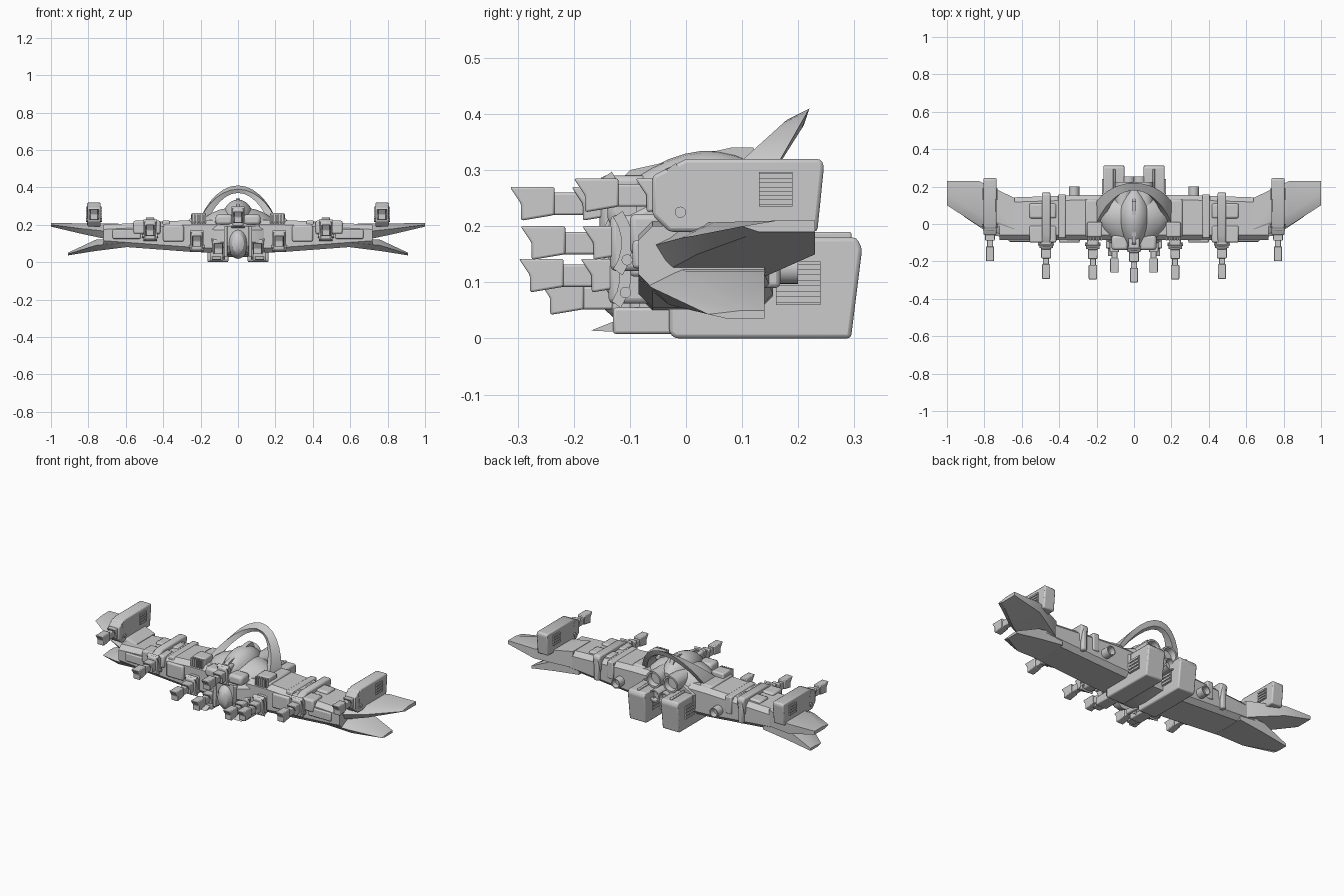
import bpy, bmesh
from math import sin, cos, pi, radians

cube = bpy.data.objects.get("Cube")
if cube:
    bpy.data.objects.remove(cube, do_unlink=True)

colour = (.6, .6, .6, 1)
grey = bpy.data.materials.new("hull_grey")
grey.use_nodes = True
grey.diffuse_color = colour
grey.node_tree.nodes["Principled BSDF"].inputs["Base Color"].default_value = colour
parts = []


def loft(name, rings, mirror=True, bevel=None):
    """Skin equal-length rings of points, cap both ends, mirror in x."""
    bm = bmesh.new()
    loops = [[bm.verts.new(point) for point in ring] for ring in rings]
    for near, far in zip(loops, loops[1:]):
        for i in range(len(near)):
            bm.faces.new((near[i - 1], near[i], far[i], far[i - 1]))
    bm.faces.new(loops[0])
    bm.faces.new(loops[-1])
    bmesh.ops.recalc_face_normals(bm, faces=bm.faces)
    mesh = bpy.data.meshes.new(name)
    bm.to_mesh(mesh)
    bm.free()
    mesh.materials.append(grey)
    part = bpy.data.objects.new(name, mesh)
    bpy.context.collection.objects.link(part)
    if bevel:
        modifier = part.modifiers.new("bevel", "BEVEL")
        modifier.width, modifier.segments = bevel, 2
    if mirror:
        part.modifiers.new("mirror", "MIRROR").use_mirror_merge = False
    parts.append(part)


def prism(name, profile, x, mirror=True, bevel=None):
    """Side profile of (y, z) points extruded across the x range."""
    loft(name, [[(side, y, z) for y, z in profile] for side in x], mirror, bevel)


def block(name, x, y, z, mirror=True, bevel=None):
    """Box given by its x, y and z ranges."""
    prism(name, [(y[0], z[0]), (y[1], z[0]), (y[1], z[1]), (y[0], z[1])], x, mirror, bevel)


def pod(name, x, y, z, nose, rake, bevel):
    """Housing with a chamfered nose and a raked tail."""
    (front, back), (low, high) = y, z
    prism(name, [(front, low + nose), (front, high - nose), (front + nose * 2, high),
                 (back - rake / 2, high), (back, high - rake), (back - rake, low),
                 (front + nose, low)], x, bevel=bevel)


def disc(y, z, radius, count=12):
    """Circle of (y, z) points."""
    turns = [2 * pi * i / count for i in range(count)]
    return [(y + radius * cos(t), z + radius * sin(t)) for t in turns]


def tube(name, x, z, stations, mirror=True, tall=1):
    """Round body along y through (y, radius) stations."""
    loft(name, [[(x + across, y, z + up * tall) for across, up in disc(0, 0, radius, 20)]
                for y, radius in stations], mirror)


def nozzle(name, x, z, front, back, radius):
    """Exhaust pipe with a recessed mouth."""
    tube(name, x, z, [(front, radius), (back, radius), (back, radius * .8), (back - .03, radius * .7)])


def vent(name, x, y, z, count=4):
    """Louvres standing just proud of both pod flanks."""
    inner, outer = x
    low, high = z
    pitch = (high - low) / count
    block(name + "_frame", x, y, z)
    for i in range(count):
        base = low + pitch * (i + .2)
        block(name + "_slat", (inner - .005, outer + .005), y, (base, base + pitch * .6))


def gun(name, x, tip, z, mirror=True):
    """Forked muzzle, barrel, forked sleeve, cradle and elevation arc."""
    def span(half):
        return x - half, x + half

    fork = [(0, .03), (.02, 0), (.02, -.03), (.08, -.02), (.08, .03)]
    for label, start, half in (("_muzzle", tip, .022), ("_sleeve", tip + .11, .026)):
        prism(name + label, [(start + y, z + up) for y, up in fork], span(half), mirror, .004)
    block(name + "_barrel", span(.016), (tip + .06, tip + .16), (z - .02, z + .02), mirror, .004)
    block(name + "_cradle", span(.03), (tip + .16, tip + .25), (z - .05, z + .05), mirror, .01)
    turns = [radians(degrees) for degrees in range(-35, 36, 14)]
    rail = [(.1, t) for t in turns] + [(.08, t) for t in reversed(turns)]
    prism(name + "_arc", [(tip + .1 + reach * cos(t), z + reach * sin(t)) for reach, t in rail],
          span(.036), mirror)
    prism(name + "_pivot", disc(tip + .19, z - .03, .01), span(.042), mirror)


# Main wing, chamfered along its front and rear edges
def wing_section(x, low, high, rear, front=-.085, cut=.025):
    outline = [(front + cut, low), (front, low + cut), (front, high - cut), (front + cut, high),
               (rear - cut, high), (rear, high - cut), (rear, low + cut), (rear - cut, low)]
    return [(x, y, z) for y, z in outline]


loft("wing", [wing_section(0, low=.045, high=.225, rear=.155),
              wing_section(.25, low=.055, high=.225, rear=.155),
              wing_section(.72, low=.09, high=.2, rear=.14)])
block("wing_root_block", x=(.18, .26), y=(-.07, .13), z=(.2, .235), bevel=.01)
block("wing_rib", x=(.365, .405), y=(-.075, .158), z=(.12, .222), bevel=.006)
block("wing_front_panel", x=(.29, .4), y=(-.1, -.07), z=(.11, .195), bevel=.008)
block("wing_outer_panel", x=(.52, .67), y=(-.095, -.07), z=(.125, .175), bevel=.006)


# Split wing tips
def tip_section(x, front, back, low, high):
    middle = (low + high) / 2
    return [(x, front + .03, low), (x, front, middle), (x, front + .06, high),
            (x, back, high), (x, back, low)]


loft("upper_tip", [tip_section(.64, front=-.085, back=.14, low=.11, high=.207),
                   tip_section(.83, front=-.01, back=.23, low=.15, high=.207),
                   tip_section(1, front=.1, back=.23, low=.19, high=.21)])
loft("lower_tip", [tip_section(.6, front=-.085, back=.14, low=.08, high=.13),
                   tip_section(.76, front=-.06, back=.14, low=.06, high=.12),
                   tip_section(.91, front=.04, back=.14, low=.036, high=.05)])


# Fuselage hull with an eight-sided section
def hull_section(y, half, low, high):
    ring = [(half * cos(pi * (i + .5) / 4), sin(pi * (i + .5) / 4)) for i in range(8)]
    return [(x, y, (low + high) / 2 + (high - low) / 2 * up) for x, up in ring]


loft("fuselage", [hull_section(-.12, half=.08, low=.06, high=.22),
                  hull_section(-.07, half=.18, low=.03, high=.24),
                  hull_section(.03, half=.21, low=.02, high=.25),
                  hull_section(.17, half=.18, low=.03, high=.24)], mirror=False)


# Teardrop cockpit hood and canopy
def teardrop(name, front, back, half, low, high, steps=12):
    rings = []
    for step in range(steps):
        along = (step + .3) / steps
        swell = sin(pi * along ** 1.2) ** .7
        turns = [pi * i / steps for i in range(steps + 1)]
        rings.append([(half * swell * cos(t), front + (back - front) * along,
                       low + (high - low) * swell * sin(t)) for t in turns])
    loft(name, rings, mirror=False)


teardrop("cockpit_hood", front=-.16, back=.2, half=.2, low=.19, high=.295)
teardrop("canopy", front=-.16, back=.2, half=.085, low=.23, high=.335)
prism("canopy_spine", [(-.14, .26), (-.1, .3), (.08, .34), (.12, .34), (.16, .26)],
      x=(-.012, .012), mirror=False)

# Swept horseshoe fin arching over the canopy
fin = []
for step in range(17):
    turn = pi * step / 16
    x, rise = .21 * cos(turn), sin(turn) ** 1.5
    front, back = .21 * rise - .03, .12 * rise + .1
    crest = .2 + .19 * rise
    fin.append([(x, front, crest), (x, back, crest + .02 * rise),
                (x * .88, back - .01, crest - .01), (x * .82, front + .01, crest - .02)])
loft("horseshoe_fin", fin, mirror=False)

# Nose details
tube("chin_dome", 0, .1, [(-.155, .01), (-.145, .032), (-.12, .048), (-.08, .055)], mirror=False, tall=1.5)
block("cheek", x=(.03, .12), y=(-.14, -.06), z=(.2, .255), bevel=.015)
block("chin_brace", x=(.055, .075), y=(-.13, -.05), z=(.03, .19), bevel=.005)
block("chin_skid", x=(.08, .15), y=(-.13, -.01), z=(.008, .055), bevel=.005)
prism("chin_prong", [(-.17, .014), (-.13, .03), (-.13, .012)], x=(.09, .14))

# Shoulder intakes with upright slats
block("shoulder_intake", x=(.17, .25), y=(-.07, .01), z=(.2, .262), bevel=.008)
for slat in range(6):
    left = .172 + slat * .0135
    block("intake_slat", x=(left, left + .008), y=(-.088, -.06), z=(.207, .256))

# Wingtip and mid-wing gun pods
pod("tip_pod", x=(.735, .805), y=(-.06, .246), z=(.19, .32), nose=.03, rake=.012, bevel=.014)
vent("tip_vent", x=(.731, .809), y=(.13, .19), z=(.235, .297))
pod("mid_pod", x=(.447, .493), y=(-.12, .17), z=(.14, .24), nose=.03, rake=.02, bevel=.008)
block("mid_tail_blade", x=(.455, .485), y=(.13, .168), z=(.09, .22), bevel=.008)
for saddle in ((-.1, -.01), (.03, .11)):
    block("mid_saddle", x=(.415, .56), y=saddle, z=(.15, .222), bevel=.01)

# Rear engine pods
pod("engine_pod", x=(.052, .163), y=(-.03, .314), z=(0, .18), nose=.01, rake=.02, bevel=.016)
block("engine_pod_ridge", x=(.1, .113), y=(.15, .295), z=(.15, .19), bevel=.004)
vent("engine_vent", x=(.048, .167), y=(.16, .24), z=(.06, .137))

# Exhausts
nozzle("upper_exhaust", x=.055, z=.23, front=.1, back=.225, radius=.048)
nozzle("centre_exhaust", x=.03, z=.15, front=.1, back=.255, radius=.035)
nozzle("wing_exhaust", x=.32, z=.125, front=.12, back=.2, radius=.028)

# Guns
gun("tip_gun", x=.77, tip=-.2, z=.255)
gun("mid_gun", x=.47, tip=-.295, z=.17)
gun("inner_gun", x=.22, tip=-.298, z=.112)
gun("belly_gun", x=.105, tip=-.262, z=.072)
gun("nose_gun", x=0, tip=-.314, z=.24, mirror=False)

# Smooth curved surfaces, keep hard edges
bpy.ops.object.select_all(action="DESELECT")
for part in parts:
    part.select_set(True)
bpy.context.view_layer.objects.active = parts[0]
bpy.ops.object.shade_smooth_by_angle(angle=radians(30))
